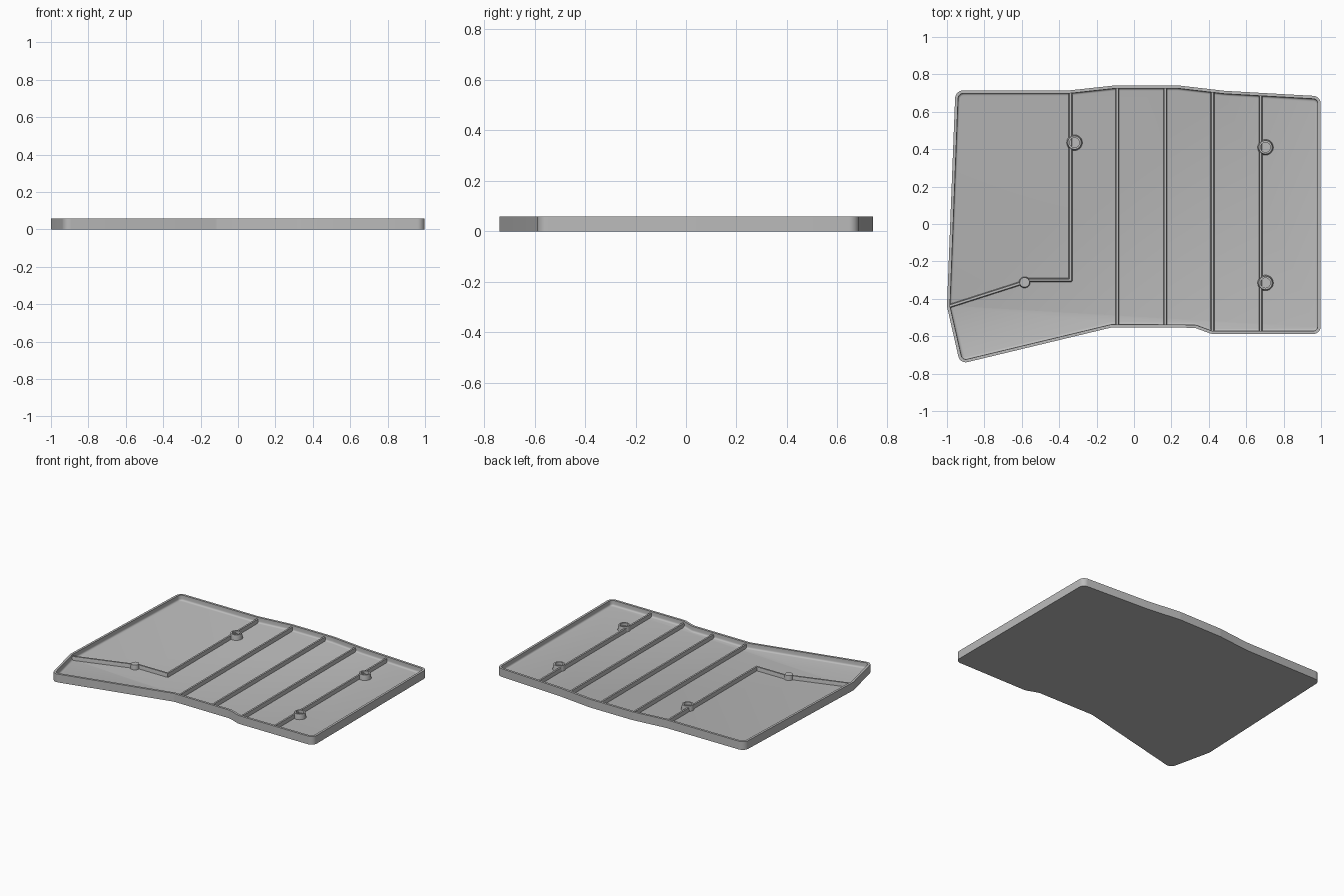
import bpy, bmesh, math
from mathutils import Vector

cube = bpy.data.objects.get("Cube")
if cube:
    bpy.data.objects.remove(cube, do_unlink=True)

HEIGHT, FLOOR, RIM, FILLET = 0.058, 0.02, 0.016, 0.012

grey = bpy.data.materials.new("plain grey")
grey.use_nodes = True
grey.diffuse_color = (0.5, 0.5, 0.5, 1)
grey.node_tree.nodes["Principled BSDF"].inputs["Base Color"].default_value = (0.5, 0.5, 0.5, 1)


def finish(bm, name, angle=35):
    bmesh.ops.recalc_face_normals(bm, faces=bm.faces)
    mesh = bpy.data.meshes.new(name)
    bm.to_mesh(mesh)
    bm.free()
    mesh.materials.append(grey)
    ob = bpy.data.objects.new(name, mesh)
    bpy.context.collection.objects.link(ob)
    bpy.ops.object.select_all(action='DESELECT')
    ob.select_set(True)
    bpy.context.view_layer.objects.active = ob
    bpy.ops.object.shade_smooth_by_angle(angle=math.radians(angle))
    return ob


def offset(points, d):
    """Move each edge of a clockwise outline inward by d."""
    out = []
    for i, p in enumerate(points):
        a = (p - points[i - 1]).normalized()
        b = (points[(i + 1) % len(points)] - p).normalized()
        na, nb = Vector((a.y, -a.x)), Vector((b.y, -b.x))
        out.append(p + (na + nb) * d / (1 + na.dot(nb)))
    return out


def round_corners(corners, steps=7):
    """Replace each corner with an arc of its own radius."""
    out = []
    for i, (x, y, r) in enumerate(corners):
        p = Vector((x, y))
        if r == 0:
            out.append(p)
            continue
        a = (Vector(corners[i - 1][:2]) - p).normalized()
        b = (Vector(corners[(i + 1) % len(corners)][:2]) - p).normalized()
        half = a.angle(b) / 2
        centre = p + (a + b).normalized() * r / math.sin(half)
        start = p + a * r / math.tan(half) - centre
        end = p + b * r / math.tan(half) - centre
        for k in range(steps + 1):
            t = k / steps
            s = math.pi - 2 * half
            arc = start * math.sin((1 - t) * s) + end * math.sin(t * s)
            out.append(centre + arc / math.sin(s))
    return out


def loft(bm, rings):
    """Join equal rings in order and close both ends."""
    loops = [[bm.verts.new((p.x, p.y, z)) for p in pts] for pts, z in rings]
    for lo, hi in zip(loops, loops[1:]):
        for i in range(len(lo)):
            bm.faces.new((lo[i - 1], lo[i], hi[i], hi[i - 1]))
    bm.faces.new(loops[0])
    bm.faces.new(loops[-1])


# Tray: clockwise outline with corner radii
outline = round_corners([
    (-0.955, 0.715, 0.045), (-0.34, 0.715, 0), (-0.10, 0.741, 0.1),
    (0.235, 0.741, 0.1), (0.485, 0.712, 0), (0.998, 0.683, 0.04),
    (0.998, -0.588, 0.04), (0.415, -0.588, 0.06), (0.325, -0.555, 0.06),
    (-0.115, -0.552, 0.06), (-0.93, -0.748, 0.04), (-1.0, -0.44, 0.02)])
bm = bmesh.new()
rings = [(outline, 0), (outline, HEIGHT), (offset(outline, RIM), HEIGHT)]
for k in range(4):
    a = k / 3 * math.pi / 2
    rings.append((offset(outline, RIM + FILLET * (1 - math.cos(a))),
                  FLOOR + FILLET * (1 - math.sin(a))))
loft(bm, rings)
finish(bm, "tray")


# Ribs: tapered strips on the floor
def rib(name, start, end, top=0.046):
    a, b = Vector(start), Vector(end)
    d = (b - a).normalized()
    n = Vector((-d.y, d.x))
    bm = bmesh.new()
    loft(bm, [([a + n * w, b + n * w, b - n * w, a - n * w], z)
              for w, z in ((0.010, FLOOR - 0.005), (0.010, FLOOR), (0.006, top))])
    finish(bm, name)


rib("rib_1", (-0.34, 0.703), (-0.34, -0.306))
rib("rib_2", (-0.09, 0.73), (-0.09, -0.545))
rib("rib_3", (0.167, 0.73), (0.167, -0.545))
rib("rib_4", (0.42, 0.705), (0.42, -0.578))
rib("rib_5", (0.677, 0.69), (0.677, -0.578))
rib("rib_step", (-0.334, -0.30), (-0.585, -0.30))
rib("rib_slant", (-0.575, -0.307), (-0.99, -0.44))


# Screw bosses: tapered posts with a shallow bore
def circle(x, y, r, n=32):
    return [Vector((x + r * math.cos(2 * math.pi * k / n),
                    y + r * math.sin(2 * math.pi * k / n))) for k in range(n)]


def boss(name, x, y, profile):
    bm = bmesh.new()
    loft(bm, [(circle(x, y, r), z) for r, z in profile])
    finish(bm, name)


ringed = [(0.042, FLOOR - 0.005), (0.042, FLOOR), (0.036, 0.056),
          (0.026, 0.056), (0.026, 0.036)]
for i, (x, y) in enumerate([(-0.318, 0.435), (0.703, 0.41), (0.703, -0.315)]):
    boss(f"boss_{i + 1}", x, y, ringed)
boss("small_post", -0.585, -0.312, [(0.03, FLOOR - 0.005), (0.03, FLOOR), (0.026, 0.052)])
